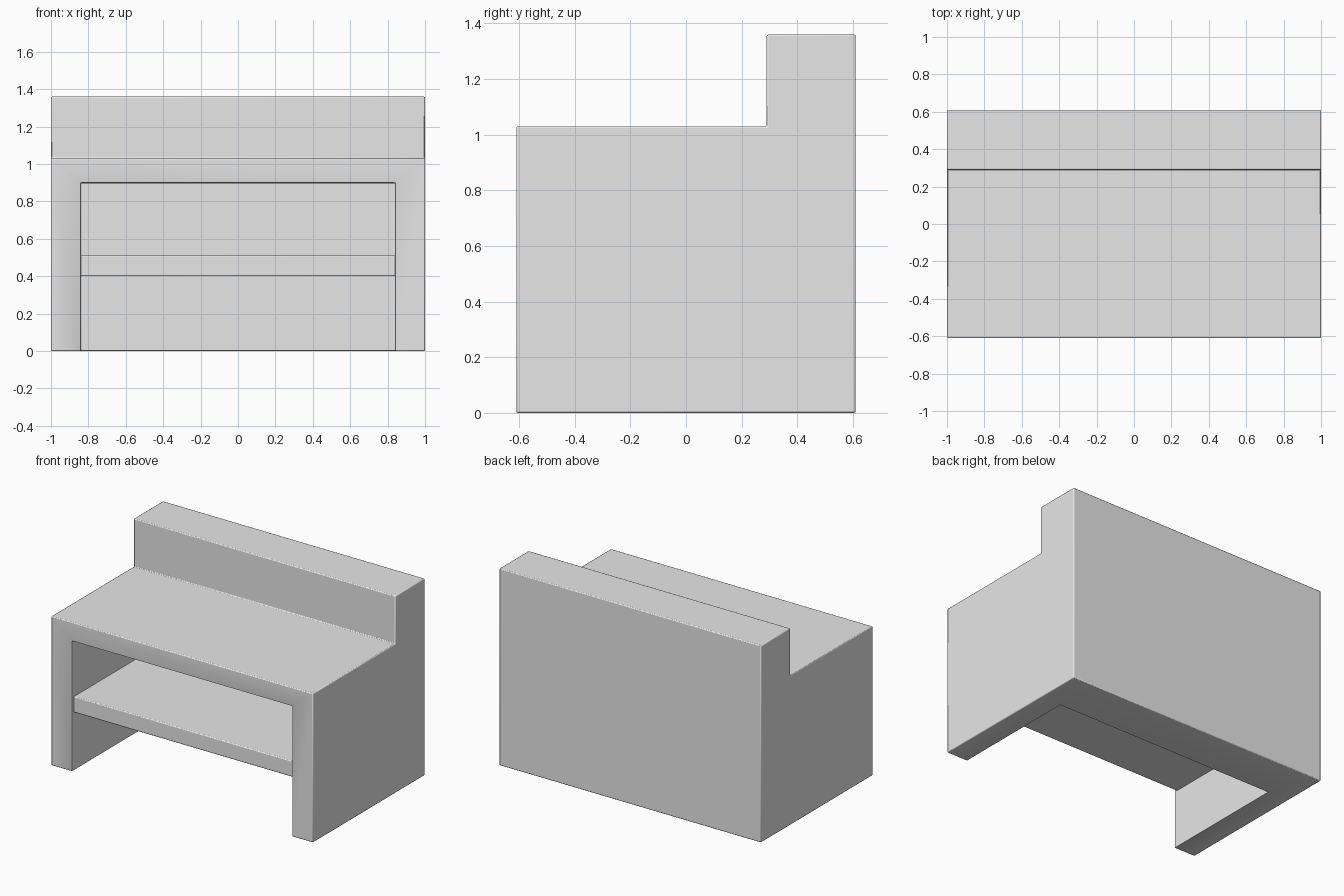
import bpy
import bmesh
from mathutils import Vector

default_cube = bpy.data.objects.get("Cube")
if default_cube:
    bpy.data.objects.remove(default_cube, do_unlink=True)

grey = bpy.data.materials.new("plain grey")
grey.use_nodes = True
grey.diffuse_color = (0.8, 0.8, 0.8, 1)
grey.node_tree.nodes["Principled BSDF"].inputs["Base Color"].default_value = grey.diffuse_color


def extrude_profile(name, profile, half_width):
    """Extrude a side profile of (y, z) points symmetrically along x."""
    bm = bmesh.new()
    face = bm.faces.new([bm.verts.new((-half_width, y, z)) for y, z in profile])
    grown = bmesh.ops.extrude_face_region(bm, geom=[face])["geom"]
    verts = [v for v in grown if isinstance(v, bmesh.types.BMVert)]
    bmesh.ops.translate(bm, vec=Vector((2 * half_width, 0, 0)), verts=verts)
    bmesh.ops.recalc_face_normals(bm, faces=bm.faces)
    mesh = bpy.data.meshes.new(name)
    bm.to_mesh(mesh)
    bm.free()
    mesh.materials.append(grey)
    obj = bpy.data.objects.new(name, mesh)
    bpy.context.collection.objects.link(obj)
    return obj


def box_profile(front, back, bottom, top):
    return [(front, bottom), (back, bottom), (back, top), (front, top)]


def soften(obj):
    """Round the edges slightly and shade them smoothly."""
    bevel = obj.modifiers.new("soft edges", 'BEVEL')
    bevel.width = 0.006
    bevel.segments = 2
    bevel.limit_method = 'ANGLE'
    bpy.ops.object.select_all(action='DESELECT')
    obj.select_set(True)
    bpy.context.view_layer.objects.active = obj
    bpy.ops.object.shade_smooth_by_angle()


DEPTH, STEP = 0.61, 0.29
SEAT, TOP = 1.03, 1.36
INNER = 0.84

# Stepped body: sides, bench top and tall thick back in one piece
body = extrude_profile("bench_body", [
    (-DEPTH, 0), (DEPTH, 0), (DEPTH, TOP), (STEP, TOP), (STEP, SEAT), (-DEPTH, SEAT)], 1.0)

# Opening through the front and the floor
opening = extrude_profile("opening_cutter", box_profile(-1, STEP, -0.5, 0.90), INNER)
opening.hide_render = True
opening.hide_viewport = True
cut = body.modifiers.new("opening", 'BOOLEAN')
cut.operation = 'DIFFERENCE'
cut.solver = 'EXACT'
cut.object = opening
soften(body)

# Shelf between the sides, set back a little and let into the panels
shelf = extrude_profile("shelf", box_profile(-0.59, STEP + 0.02, 0.40, 0.51), INNER + 0.02)
soften(shelf)
